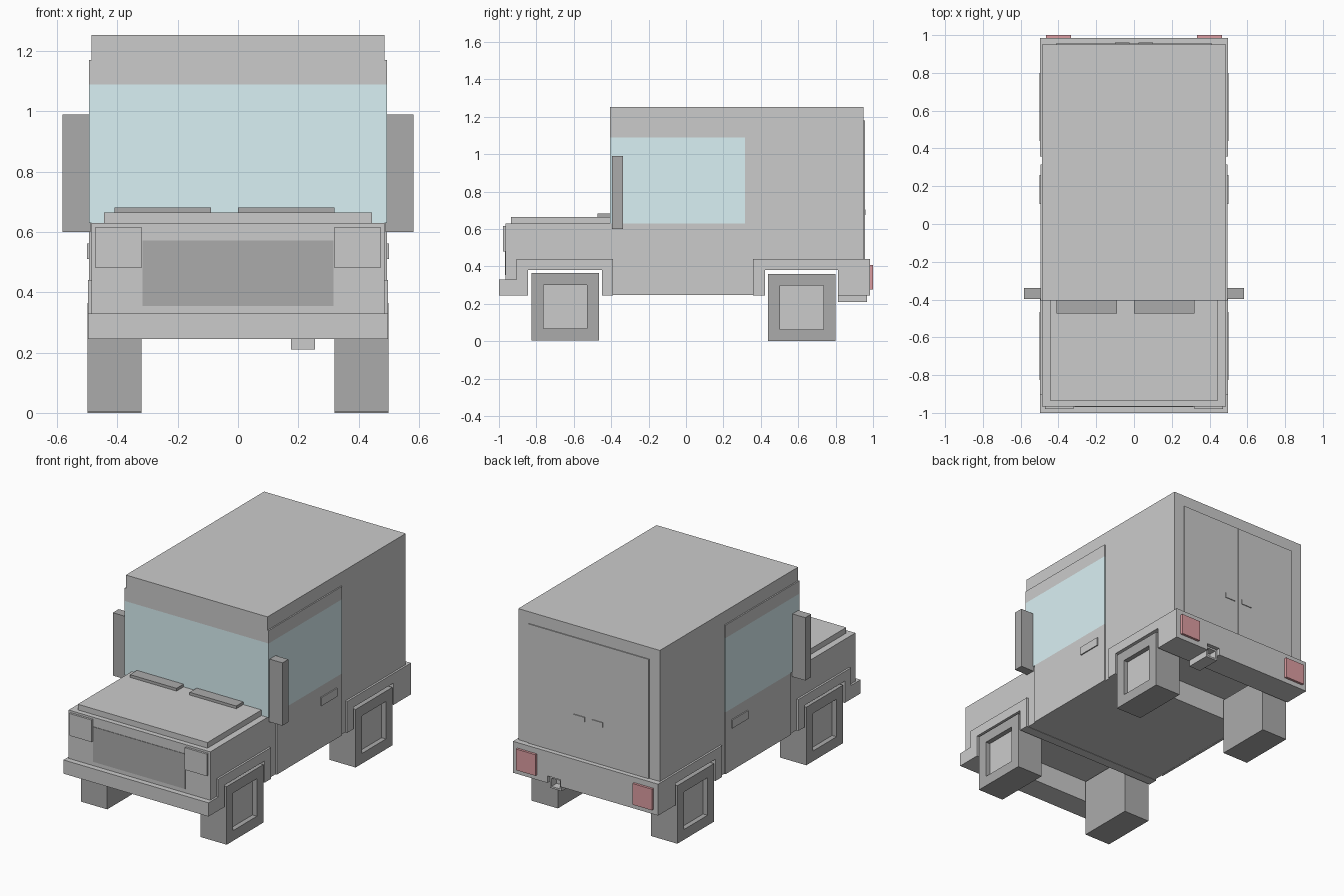
import bpy, bmesh

if "Cube" in bpy.data.objects:
    bpy.data.objects.remove(bpy.data.objects["Cube"])


def material(name, rgb):
    m = bpy.data.materials.new(name)
    m.diffuse_color = (*rgb, 1)
    m.use_nodes = True
    m.node_tree.nodes["Principled BSDF"].inputs["Base Color"].default_value = m.diffuse_color
    return m


DARK = material("dark_rubber", (0.41, 0.41, 0.41))
GLASS = material("tinted_glass", (0.70, 0.88, 0.91))
RED = material("red_lens", (0.72, 0.34, 0.36))
GREY = material("plain_grey", (0.8, 0.8, 0.8))


def finish(name, bm, mats=(), mirror=False):
    bmesh.ops.recalc_face_normals(bm, faces=bm.faces)
    me = bpy.data.meshes.new(name)
    bm.to_mesh(me)
    bm.free()
    for m in mats:
        me.materials.append(m)
    ob = bpy.data.objects.new(name, me)
    bpy.context.collection.objects.link(ob)
    if mirror:
        ob.modifiers.new("mirror", "MIRROR")
    return ob


def extrude_profile(name, points, half_width):
    """Side (y, z) outline extruded across the full width."""
    bm = bmesh.new()
    face = bm.faces.new([bm.verts.new((-half_width, y, z)) for y, z in points])
    new = bmesh.ops.extrude_face_region(bm, geom=[face])["geom"]
    verts = [g for g in new if isinstance(g, bmesh.types.BMVert)]
    bmesh.ops.translate(bm, verts=verts, vec=(2 * half_width, 0, 0))
    return finish(name, bm)


def box(name, x, y, z, mats=(), mirror=False, recess=None):
    """Box from ranges; recess = (axis, inset, depth) hollows the + face."""
    bm = bmesh.new()
    bmesh.ops.create_cube(bm, size=1)
    for v in bm.verts:
        v.co = [r[0] if c < 0 else r[1] for c, r in zip(v.co, (x, y, z))]
    if recess:
        axis, inset, depth = recess
        bm.normal_update()
        face = max(bm.faces, key=lambda f: f.calc_center_median()[axis])
        bmesh.ops.inset_region(bm, faces=[face], thickness=inset)
        floor = bmesh.ops.extrude_discrete_faces(bm, faces=[face])["faces"][0]
        for v in floor.verts:
            v.co[axis] -= depth
        floor.material_index = len(mats) - 1 if mats else 0
    return finish(name, bm, mats, mirror)


# Body shell with hood, cab opening and cargo box
extrude_profile("body_shell", [
    (-0.966, 0.30), (-0.966, 0.63), (0.31, 0.63), (0.31, 1.09),
    (-0.405, 1.09), (-0.405, 1.253), (0.95, 1.253), (0.95, 0.39),
    (0.42, 0.39), (0.42, 0.247), (-0.447, 0.247), (-0.447, 0.385),
    (-0.848, 0.385), (-0.848, 0.30)], 0.486)
box("hood_panel", (-0.445, 0.445), (-0.935, -0.405), (0.63, 0.665))

# Wrap-around cab glass
box("cab_glass", (-0.494, 0.494), (-0.405, 0.316), (0.63, 1.09), [GLASS])

# Front bumper and fenders with wheel arch
extrude_profile("front_bumper_fender", [
    (-1.0, 0.245), (-1.0, 0.33), (-0.905, 0.33), (-0.905, 0.44),
    (-0.39, 0.44), (-0.39, 0.245), (-0.45, 0.245), (-0.45, 0.38),
    (-0.845, 0.38), (-0.845, 0.245)], 0.498)

# Rear bumper and fenders, notched for the exhaust
rear = extrude_profile("rear_bumper_fender", [
    (0.358, 0.245), (0.358, 0.44), (0.985, 0.44), (0.985, 0.245),
    (0.813, 0.245), (0.813, 0.38), (0.423, 0.38), (0.423, 0.245)], 0.498)
notch = box("exhaust_notch_cutter", (0.17, 0.261), (0.79, 1.05), (0.15, 0.288))
notch.hide_render = True
notch.display_type = "WIRE"
cut = rear.modifiers.new("exhaust_notch", "BOOLEAN")
cut.operation = "DIFFERENCE"
cut.object = notch
box("exhaust_pipe", (0.175, 0.256), (0.813, 0.968), (0.21, 0.283),
    recess=(1, 0.016, 0.05))

# Side doors, handles and mirrors
box("side_door_lower", (0.48, 0.494), (-0.325, 0.316), (0.246, 0.63), mirror=True)
box("side_door_top", (0.48, 0.494), (-0.405, 0.316), (1.09, 1.17), mirror=True)
box("side_door_handle", (0.49, 0.501), (0.105, 0.26), (0.51, 0.562), mirror=True)
box("side_mirror", (0.49, 0.582), (-0.396, -0.338), (0.60, 0.99), [DARK], True)

# Rear doors and handles
box("rear_door", (0.001, 0.413), (0.94, 0.956), (0.43, 1.18), mirror=True)
box("rear_door_handle", (0.025, 0.1), (0.95, 0.961), (0.675, 0.705), mirror=True)
box("tail_light", (0.333, 0.467), (0.98, 1.0), (0.275, 0.406), [RED], True)

# Front details
box("grille", (-0.316, 0.316), (-0.969, -0.95), (0.355, 0.572), [DARK])
box("headlight", (0.32, 0.472), (-0.979, -0.95), (0.48, 0.617), mirror=True)
for side, x0 in (("right", 0.0), ("left", -0.41)):
    box("wiper_" + side, (x0, x0 + 0.32), (-0.474, -0.403), (0.66, 0.682), [DARK])

# Square wheels with recessed hubs
for name, y0, z0 in (("front", -0.825, 0.004), ("rear", 0.439, 0.0)):
    box(name + "_wheels", (0.32, 0.5), (y0, y0 + 0.36), (z0, z0 + 0.36),
        [DARK, GREY], True, recess=(0, 0.09, 0.03))
